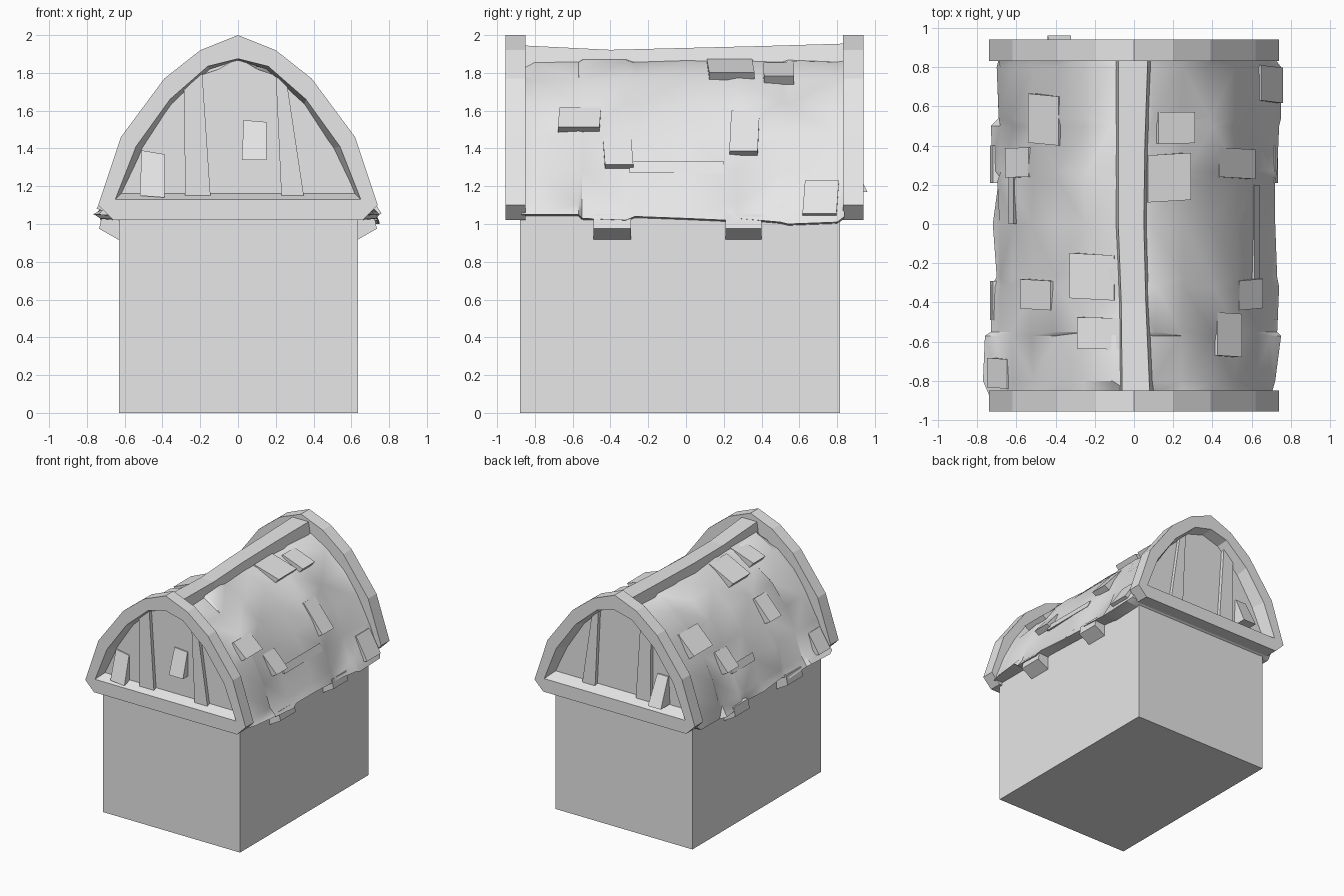
import bpy, bmesh, math, random
from mathutils import Vector

if "Cube" in bpy.data.objects:
    bpy.data.objects.remove(bpy.data.objects["Cube"])

random.seed(4)
GREY = bpy.data.materials.new("plain grey")
GREY.diffuse_color = (0.8, 0.8, 0.8, 1)
GREY.use_nodes = True
GREY.node_tree.nodes["Principled BSDF"].inputs["Base Color"].default_value = GREY.diffuse_color


def finish(name, bm, smooth=None):
    bmesh.ops.recalc_face_normals(bm, faces=bm.faces)
    me = bpy.data.meshes.new(name)
    bm.to_mesh(me)
    bm.free()
    ob = bpy.data.objects.new(name, me)
    bpy.context.collection.objects.link(ob)
    me.materials.append(GREY)
    if smooth:
        bpy.context.view_layer.objects.active = ob
        ob.select_set(True)
        bpy.ops.object.shade_smooth_by_angle(angle=math.radians(smooth))
        ob.select_set(False)
    return ob


def loft(bm, rings, caps=True, closed=False):
    """Join rings of equal point count; cap the ends or close the loop."""
    vs = [[bm.verts.new(p) for p in r] for r in rings]
    n = len(vs[0])
    pairs = list(zip(vs, vs[1:])) + ([(vs[-1], vs[0])] if closed else [])
    for a, b in pairs:
        for i in range(n):
            j = (i + 1) % n
            bm.faces.new((a[i], a[j], b[j], b[i]))
    if caps and not closed:
        bm.faces.new(vs[0])
        bm.faces.new(vs[-1])


def prism(name, poly, y0, y1):
    bm = bmesh.new()
    loft(bm, [[(x, y, z) for x, z in poly] for y in (y0, y1)])
    return finish(name, bm)


def mirror(half):
    """Half outline, starting on the centre line, to a closed outline."""
    return half + [(-x, z) for x, z in reversed(half[1:])]


# Lower walls
prism("walls", [(-0.63, 0), (0.635, 0), (0.635, 1.06), (-0.63, 1.06)], -0.88, 0.815)

# Arched frames at both gables, with a bevelled opening
OUTER = mirror([(0, 2.0), (.2, 1.92), (.39, 1.77), (.62, 1.46), (.74, 1.1), (.66, 1.02)])
OPEN = mirror([(0, 1.875), (.16, 1.835), (.36, 1.66), (.54, 1.41), (.65, 1.13), (.57, 1.13)])
DEEP = mirror([(0, 1.865), (.15, 1.82), (.35, 1.63), (.50, 1.40), (.61, 1.17), (.53, 1.17)])
for name, yf, yb in (("front_frame", -.955, -.85), ("back_frame", .94, .83)):
    bm = bmesh.new()
    loft(bm, [[(x, y, z) for x, z in r] for r, y in
              ((OUTER, yb), (OUTER, yf), (OPEN, yf), (DEEP, yb))], closed=True)
    finish(name, bm)

# Vaulted roof with uneven surface and ragged eaves; its ends fill the gables
PROFILE = [(0, 1.88), (.1, 1.86), (.25, 1.77), (.40, 1.64), (.52, 1.47),
           (.62, 1.28), (.69, 1.1)]
EAVES = [(-.87, .70, .74, 1.05), (-.80, .72, .77, 1.05), (-.57, .75, .76, 1.05),
         (-.55, .73, .73, 1.03), (-.32, .74, .73, 1.02), (-.27, .73, .70, 1.04),
         (0, .72, .72, 1.03), (.22, .72, .69, 1.02), (.27, .73, .72, 1.03),
         (.50, .74, .73, 1.01), (.54, .75, .69, 1.0), (.80, .75, .70, 1.01),
         (.84, .72, .69, 1.04)]
rings = []
for k, (y, right, left, zb) in enumerate(EAVES):
    end = k in (0, len(EAVES) - 1)

    def side(s, xe):
        pts = []
        for i, (x, z) in enumerate(PROFILE[1:]):
            d = 0 if end else random.uniform(-.012, .012)
            drop = .04 if y < -.82 and i == 0 else 0
            pts.append((s * (x + d), y, z + d * .7 - drop))
        return pts + [(s * xe, y, zb), (s * .6, y, zb - .01)]
    rings.append([(0, y, 1.88)] + side(1, right) + side(-1, left)[::-1])
bm = bmesh.new()
loft(bm, rings)
bmesh.ops.triangulate(bm, faces=[f for f in bm.faces if len(f.verts) == 4])
finish("roof", bm, 35)

# Sagging ridge beam
bm = bmesh.new()
loft(bm, [[(a - .015, y, 1.83), (a, y, z), (b, y, z), (b + .02, y, 1.83)] for y, a, b, z in
          ((-.86, -.06, .08, 1.945), (-.4, -.065, .06, 1.922), (0, -.08, .05, 1.932),
           (.4, -.08, .055, 1.942), (.84, -.08, .07, 1.955))])
finish("ridge_beam", bm)


def surface(x):
    """Point and outward normal on the right half of the roof profile."""
    pts = PROFILE + [(.72, 1.02)]
    for (x0, z0), (x1, z1) in zip(pts, pts[1:]):
        if x <= x1 or x1 == .72:
            t = (x - x0) / (x1 - x0)
            return Vector((x, z0 + t * (z1 - z0))), Vector((z0 - z1, x1 - x0)).normalized()


# Raised roof shingles: side, upper x, lower x, y range
SHINGLES = [(1, .42, .55, -.67, -.45), (1, .53, .66, -.44, -.29), (1, .43, .62, .24, .39),
            (1, .64, .76, .63, .81), (1, .07, .29, .11, .35), (1, .12, .31, .41, .57),
            (-1, .38, .54, .40, .65), (-1, .53, .66, .24, .39), (-1, .10, .33, -.39, -.16),
            (-1, .07, .29, -.64, -.48), (-1, .42, .58, -.44, -.29), (-1, .64, .75, -.84, -.69)]
for s, xi, xo, y0, y1 in SHINGLES:
    lift = .05
    p, n = surface(xi)
    q, m = surface(xo - lift * surface(xo - .03)[1].x)
    poly = [p - n * .02, p + n * .008, q + m * lift, q - m * .03]
    bm = bmesh.new()
    skew = random.uniform(-.015, .015)
    loft(bm, [[(s * v.x, y + (skew if i > 1 else 0), v.y) for i, v in enumerate(poly)]
              for y in (y0, y1)])
    finish("shingle", bm)

# Blocks hanging under the eaves
for s in (1, -1):
    for y0, y1 in ((-.49, -.29), (.21, .40)):
        prism("eave_block", [(s * x, z) for x, z in
              ((.60, 1.05), (.72, 1.05), (.735, .975), (.63, .915), (.60, .93))], y0, y1)

# Thin lips where the roof covering overlaps
for s, y0, y1 in ((1, -.3, .2), (-1, 0, .3)):
    prism("roof_lip", [(s * x, z) for x, z in
          ((.60, 1.31), (.615, 1.33), (.64, 1.27), (.60, 1.27))], y0, y1)


def gable_plate(name, outline, y_wall, top_out, low_out):
    """Plate on a gable; outline is lower left, lower right, upper right, upper left."""
    sgn = -1 if y_wall < 0 else 1
    out = (low_out, low_out, top_out, top_out)
    bm = bmesh.new()
    loft(bm, [[(x, y_wall - sgn * .02, z) for x, z in outline],
              [(x, y_wall + sgn * o, z) for (x, z), o in zip(outline, out)]])
    finish(name, bm)


# Gable posts and tilted bricks
for yw in (-.87, .84):
    gable_plate("left_post", [(-.28, 1.14), (-.145, 1.14), (-.19, 1.81), (-.285, 1.72)], yw, .03, .03)
    gable_plate("right_post", [(.23, 1.14), (.35, 1.14), (.26, 1.74), (.20, 1.79)], yw, .03, .03)
gable_plate("front_brick", [(-.52, 1.15), (-.39, 1.14), (-.39, 1.37), (-.51, 1.39)], -.87, .01, .07)
gable_plate("front_brick", [(.02, 1.34), (.15, 1.34), (.15, 1.54), (.03, 1.55)], -.87, .01, .07)
gable_plate("back_brick", [(-.44, 1.17), (-.32, 1.17), (-.33, 1.4), (-.43, 1.4)], .84, .01, .12)
